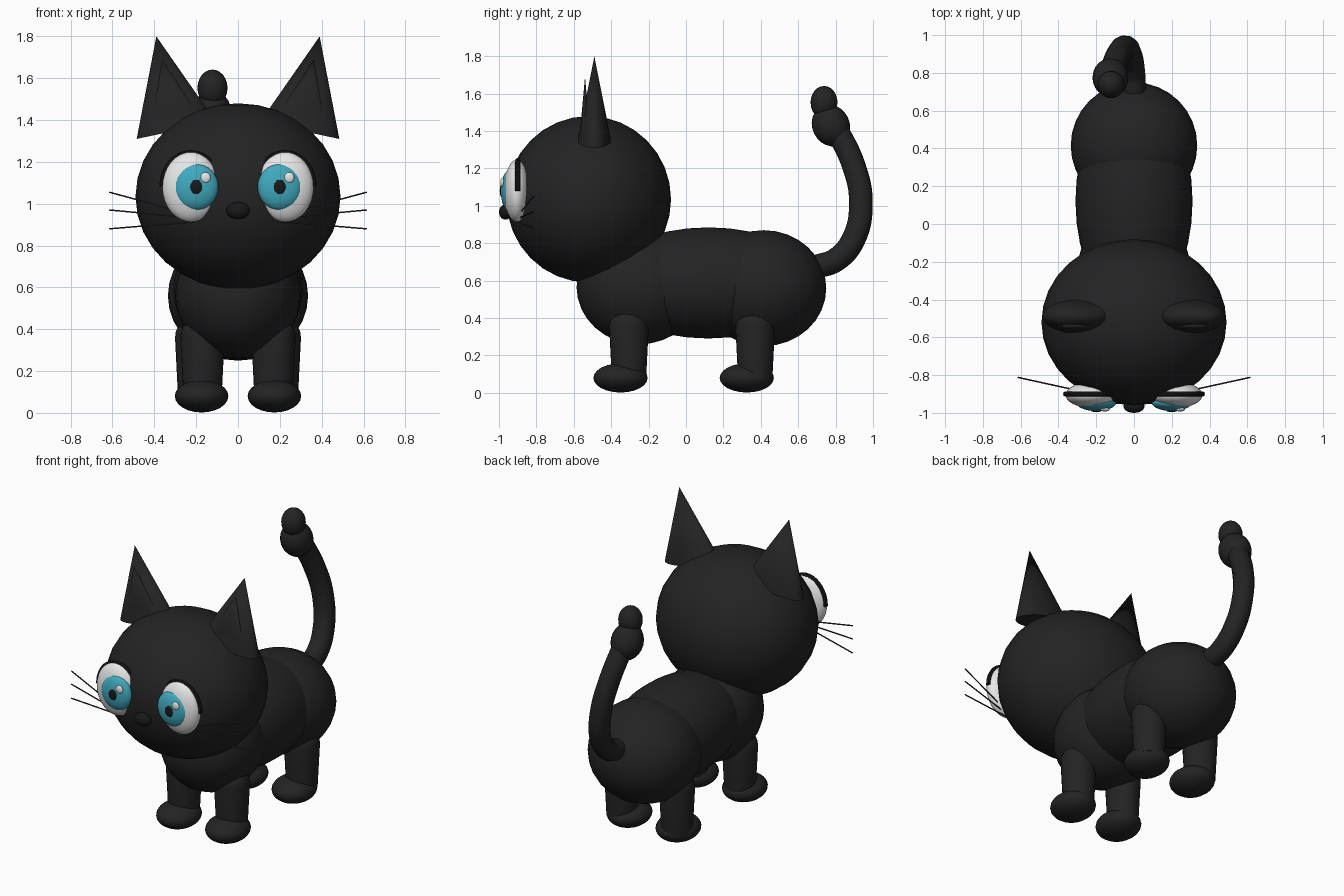
import bpy, bmesh, math
from mathutils import Vector

if "Cube" in bpy.data.objects:
    bpy.data.objects.remove(bpy.data.objects["Cube"])


def material(name, rgb):
    m = bpy.data.materials.new(name)
    m.diffuse_color = (*rgb, 1)
    m.use_nodes = True
    m.node_tree.nodes["Principled BSDF"].inputs["Base Color"].default_value = m.diffuse_color
    return m


FUR = material("black fur", (0.017, 0.017, 0.017))
DARK = material("deep black", (0.009, 0.009, 0.009))
WHITE = material("eye white", (0.8, 0.8, 0.8))
TEAL = material("teal iris", (0.05, 0.40, 0.52))
GREY = material("whisker grey", (0.04, 0.04, 0.045))


def finish(name, mat):
    ob = bpy.context.object
    ob.name = name
    ob.data.materials.clear()
    ob.data.materials.append(mat)
    bpy.ops.object.shade_smooth_by_angle(angle=math.radians(40))
    return ob


def ball(name, loc, size, mat=FUR, seg=32, rot=(0, 0, 0)):
    bpy.ops.mesh.primitive_uv_sphere_add(segments=seg, ring_count=seg // 2, location=loc, rotation=rot)
    bpy.context.object.scale = size
    return finish(name, mat)


def cone(name, loc, r, depth, flat, tilt, mat=FUR):
    bpy.ops.mesh.primitive_cone_add(vertices=32, radius1=r, radius2=0, depth=depth,
                                    location=loc, rotation=(0, tilt, 0))
    bpy.context.object.scale = (1, flat, 1)
    return finish(name, mat)


def tube(name, pts, r, mat, smooth=True, res=4):
    cu = bpy.data.curves.new(name, 'CURVE')
    cu.dimensions = '3D'
    cu.bevel_depth, cu.bevel_resolution, cu.use_fill_caps = r, res, True
    cu.resolution_u = 6
    sp = cu.splines.new('BEZIER')
    sp.bezier_points.add(len(pts) - 1)
    for bp, p in zip(sp.bezier_points, pts):
        bp.co = p
        bp.handle_left_type = bp.handle_right_type = 'AUTO' if smooth else 'VECTOR'
    ob = bpy.data.objects.new(name, cu)
    bpy.context.collection.objects.link(ob)
    bpy.ops.object.select_all(action='DESELECT')
    ob.select_set(True)
    bpy.context.view_layer.objects.active = ob
    bpy.ops.object.convert(target='MESH')
    return finish(name, mat)


def lathe(name, loc, profile, mat=FUR, n=24):
    bm = bmesh.new()
    vs = [bm.verts.new((r, 0, z)) for r, z in profile]
    es = [bm.edges.new(p) for p in zip(vs, vs[1:])]
    bmesh.ops.spin(bm, geom=vs + es, cent=(0, 0, 0), axis=(0, 0, 1), angle=2 * math.pi, steps=n)
    bmesh.ops.remove_doubles(bm, verts=bm.verts, dist=1e-4)
    bmesh.ops.recalc_face_normals(bm, faces=bm.faces)
    me = bpy.data.meshes.new(name)
    bm.to_mesh(me)
    bm.free()
    ob = bpy.data.objects.new(name, me)
    ob.location = loc
    bpy.context.collection.objects.link(ob)
    bpy.ops.object.select_all(action='DESELECT')
    ob.select_set(True)
    bpy.context.view_layer.objects.active = ob
    return finish(name, mat)


# Head and trunk
ball("head", (0, -0.52, 1.035), (0.49, 0.44, 0.445))
ball("chest", (0, -0.25, 0.565), (0.30, 0.335, 0.305))
ball("belly", (0, 0.12, 0.588), (0.31, 0.58, 0.297))
ball("hips", (0, 0.415, 0.56), (0.335, 0.335, 0.31))
ball("nose", (0, -0.965, 0.967), (0.056, 0.035, 0.041), DARK, 20)

# Tail with its two-lobed tip
tube("tail", [(0, 0.70, 0.675), (-0.005, 0.80, 0.71), (-0.02, 0.895, 0.82),
              (-0.05, 0.935, 1.02), (-0.085, 0.895, 1.22), (-0.12, 0.80, 1.42)], 0.064, FUR)
ball("tail_tuft", (-0.125, 0.775, 1.43), (0.095, 0.10, 0.115), seg=24, rot=(0.45, 0, 0))
ball("tail_tip", (-0.122, 0.738, 1.553), (0.072, 0.072, 0.088), seg=24)

# Legs: tapered columns with domed tops
leg_profile = [(0, 0.08), (0.092, 0.08), (0.106, 0.36)]
leg_profile += [(0.106 * math.cos(a), 0.36 + 0.106 * math.sin(a))
                for a in (math.pi / 12 * i for i in range(1, 6))] + [(0, 0.466)]

for side, s in (("right", 1), ("left", -1)):
    for end, x, y in (("front", 0.17, -0.305), ("back", 0.195, 0.37)):
        lathe(f"{end}_leg_{side}", (s * x, y, 0), leg_profile)
        ball(f"{end}_paw_{side}", (s * 0.174, y - 0.045, 0.08), (0.128, 0.145, 0.078), seg=24)

    # Ears with a thin inner cone
    tilt = s * math.radians(12)
    cone(f"ear_{side}", (s * 0.3425, -0.49, 1.575), 0.194, 0.46, 0.46, tilt)
    cone(f"inner_ear_{side}", (s * 0.328, -0.54, 1.525), 0.13, 0.34, 0.23, tilt)

    # Eyes, built as nested flattened balls
    ball(f"eye_{side}", (s * 0.226, -0.905, 1.08), (0.136, 0.068, 0.167), WHITE)
    ball(f"iris_{side}", (s * 0.2, -0.945, 1.08), (0.106, 0.045, 0.11), TEAL)
    ball(f"pupil_{side}", (s * 0.2, -0.985, 1.08), (0.031, 0.011, 0.036), DARK, 12)
    ball(f"eye_glint_{side}", (s * 0.2 + 0.045, -0.982, 1.125), (0.025, 0.011, 0.026), WHITE, 12)

    # Upper eyelid arc
    arc = [math.pi * i / 12 for i in range(13)]
    tube(f"eyelid_{side}", [(s * 0.226 + 0.136 * math.cos(a), -0.9, 1.08 + 0.162 * math.sin(a))
                            for a in arc], 0.014, DARK, res=2)

    # Whiskers fanning outwards
    for i, (z0, z1) in enumerate(((0.94, 1.055), (0.93, 0.97), (0.915, 0.88))):
        tube(f"whisker_{side}_{i + 1}", [Vector((s * 0.19, -0.905, z0)), Vector((s * 0.615, -0.812, z1))],
             0.004, GREY, smooth=False, res=1)
